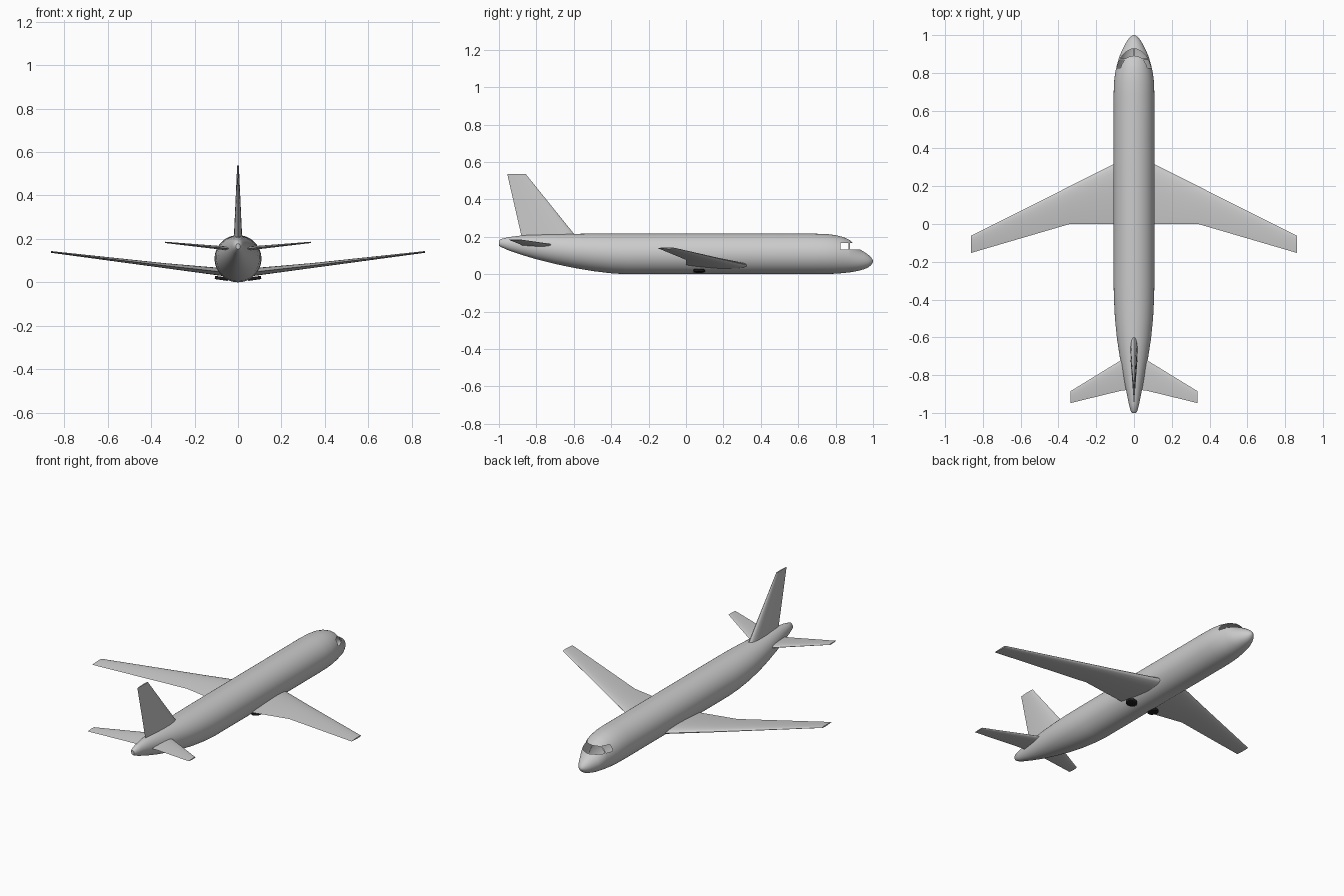
import bpy, bmesh, math
from mathutils import Matrix

if "Cube" in bpy.data.objects:
    bpy.data.objects.remove(bpy.data.objects["Cube"])


def material(name, rgb):
    m = bpy.data.materials.new(name)
    m.diffuse_color = (*rgb, 1)
    m.use_nodes = True
    m.node_tree.nodes["Principled BSDF"].inputs["Base Color"].default_value = m.diffuse_color
    return m


GREY = material("light_grey", (0.6, 0.6, 0.6))
BLACK = material("tyre_black", (0.012, 0.012, 0.012))


def finish(bm, name, mat, angle=35, mirror=False):
    bmesh.ops.recalc_face_normals(bm, faces=bm.faces)
    me = bpy.data.meshes.new(name)
    bm.to_mesh(me)
    bm.free()
    me.materials.append(mat)
    ob = bpy.data.objects.new(name, me)
    bpy.context.collection.objects.link(ob)
    bpy.ops.object.select_all(action='DESELECT')
    bpy.context.view_layer.objects.active = ob
    ob.select_set(True)
    bpy.ops.object.shade_smooth_by_angle(angle=math.radians(angle))
    if mirror:
        ob.modifiers.new("mirror", 'MIRROR').use_mirror_merge = False
    return ob


def loft(rings):
    """Skin a list of equal closed rings and cap both ends."""
    bm = bmesh.new()
    vs = [[bm.verts.new(p) for p in r] for r in rings]
    n = len(vs[0])
    for a, b in zip(vs, vs[1:]):
        for i in range(n):
            j = (i + 1) % n
            bm.faces.new((a[i], a[j], b[j], b[i]))
    bm.faces.new(vs[0])
    bm.faces.new(vs[-1])
    return bm


# Fuselage stations: y, half width, bottom z, top z
STATIONS = [
    (-1.0, .010, .153, .178), (-.99, .018, .146, .188), (-.95, .028, .128, .198),
    (-.88, .042, .104, .207), (-.8, .058, .080, .212), (-.7, .076, .055, .215),
    (-.6, .091, .034, .216), (-.5, .101, .017, .217), (-.4, .106, .005, .217),
    (-.32, .108, 0, .217), (.2, .108, 0, .217), (.68, .108, 0, .217),
    (.75, .106, .001, .215), (.80, .100, .003, .209), (.84, .091, .006, .199),
    (.875, .081, .010, .183), (.895, .074, .013, .163), (.92, .063, .018, .138),
    (.95, .048, .026, .121), (.972, .035, .035, .106), (.987, .023, .046, .093),
    (.996, .012, .057, .081), (1.0, .003, .066, .071)]

N = 64
rings = []
for y, w, lo, hi in STATIONS:
    c, h = (lo + hi) / 2, (hi - lo) / 2
    rings.append([(w * math.cos(2 * math.pi * i / N), y,
                   c + h * math.sin(2 * math.pi * i / N)) for i in range(N)])
bm = loft(rings)

# Cockpit window openings: slice the nose along the frames, then remove the panes
Z0, Z1, YB, P0, P1, XC = .133, .168, .825, .869, .876, .003
cuts = [((0, 0, Z0), (0, 0, 1)), ((0, 0, Z1), (0, 0, 1)), ((0, YB, 0), (0, 1, 0)),
        ((0, P0, 0), (0, 1, 0)), ((0, P1, 0), (0, 1, 0)),
        ((XC, 0, 0), (1, 0, 0)), ((-XC, 0, 0), (1, 0, 0))]
for co, no in cuts:
    faces = [f for f in bm.faces
             if .78 < f.calc_center_median().y < .97 and f.calc_center_median().z > .1]
    geom = set(faces)
    for f in faces:
        geom.update(f.edges)
        geom.update(f.verts)
    bmesh.ops.bisect_plane(bm, geom=list(geom), dist=1e-5, plane_co=co, plane_no=no)
panes = []
for f in bm.faces:
    c = f.calc_center_median()
    if Z0 < c.z < Z1 and c.y > YB and not P0 < c.y < P1 and abs(c.x) > XC:
        panes.append(f)
bmesh.ops.delete(bm, geom=panes, context='FACES')
finish(bm, "fuselage", GREY)


def airfoil(lead, trail, thick, n=12):
    """(y, offset) pairs round a symmetric wing section."""
    us = [(1 - math.cos(math.pi * i / n)) / 2 for i in range(n + 1)]

    def half(u):
        return 5 * thick * (.2969 * math.sqrt(u) - .126 * u - .3516 * u**2
                            + .2843 * u**3 - .1030 * u**4)
    up = [(lead + (trail - lead) * u, half(u)) for u in us]
    return up + [(y, -t) for y, t in up[-2:0:-1]]


def surface(name, sections, upright=False):
    """Sections: span position, leading y, trailing y, height, thickness."""
    rs = []
    for s, lead, trail, z, t in sections:
        pts = airfoil(lead, trail, t)
        rs.append([(o, y, s) if upright else (s, y, z + o) for y, o in pts])
    finish(loft(rs), name, GREY, 40, mirror=not upright)


# Wings, tailplane and fin
surface("wings", [(.06, .34, 0, .046, .037), (.105, .318, 0, .051, .035),
                  (.34, .20, 0, .077, .023), (.862, -.062, -.153, .140, .008)])
surface("tailplane", [(.03, -.698, -.878, .154, .020), (.07, -.722, -.883, .158, .017),
                      (.336, -.885, -.948, .184, .006)])
surface("tail_fin", [(.17, -.562, -.872, 0, .042), (.537, -.858, -.956, 0, .008)],
        upright=True)

# Main wheels lying folded flat under the wing roots
bm = bmesh.new()
bmesh.ops.create_cone(bm, cap_ends=True, segments=32, radius1=.031, radius2=.031, depth=.015,
                      matrix=Matrix.Translation((.076, .07, .018))
                      @ Matrix.Rotation(math.radians(-8), 4, 'Y'))
rims = [e for e in bm.edges if any(len(f.verts) > 4 for f in e.link_faces)]
bmesh.ops.bevel(bm, geom=rims, offset=.004, segments=3, affect='EDGES', profile=.5)
finish(bm, "main_wheels", BLACK, 40, mirror=True)
